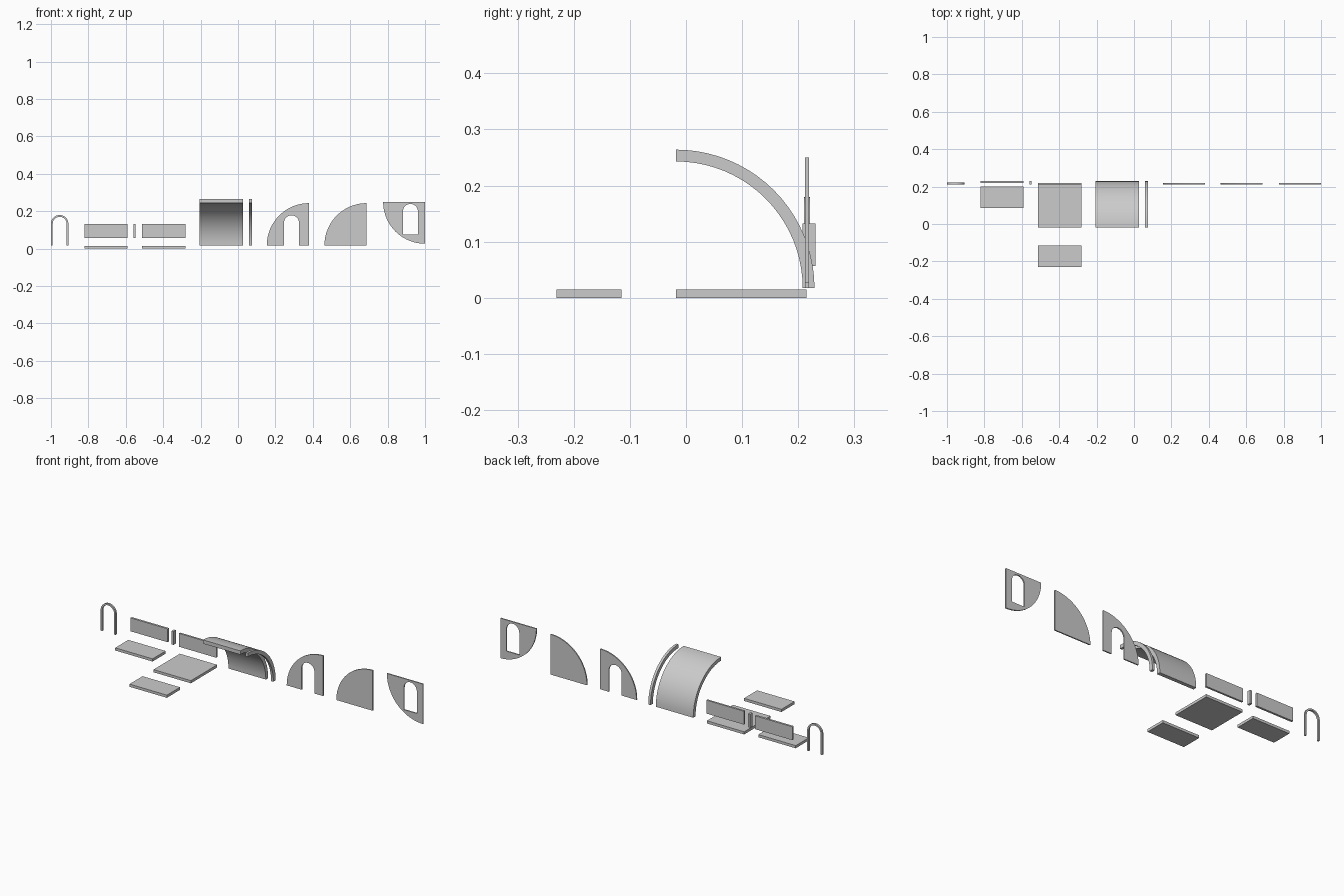
import bpy, bmesh, math
from mathutils import Vector

if "Cube" in bpy.data.objects:
    bpy.data.objects.remove(bpy.data.objects["Cube"])

BASE = 0.017      # level where the standing parts begin
R_IN, R_OUT = 0.226, 0.247
AXIS_Y = -0.018   # centre of the vault curve


def arc(cx, cz, r, a0, a1, n):
    return [(cx + r * math.cos(math.radians(a0 + (a1 - a0) * i / n)),
             cz + r * math.sin(math.radians(a0 + (a1 - a0) * i / n))) for i in range(n + 1)]


def extrude(name, loops, to3d, direction):
    """Fill closed outlines (first outer, rest holes) and extrude them."""
    bm = bmesh.new()
    edges = []
    for loop in loops:
        vs = [bm.verts.new(to3d(a, b)) for a, b in loop]
        edges += [bm.edges.new((vs[i], vs[(i + 1) % len(vs)])) for i in range(len(vs))]
    if len(loops) == 1:
        bm.faces.new(vs)
    else:
        bmesh.ops.triangle_fill(bm, edges=edges, use_beauty=True)
    geo = bmesh.ops.extrude_face_region(bm, geom=bm.faces[:])
    bmesh.ops.translate(bm, vec=Vector(direction),
                        verts=[g for g in geo["geom"] if isinstance(g, bmesh.types.BMVert)])
    bmesh.ops.recalc_face_normals(bm, faces=bm.faces[:])
    mesh = bpy.data.meshes.new(name)
    bm.to_mesh(mesh)
    bm.free()
    ob = bpy.data.objects.new(name, mesh)
    bpy.context.collection.objects.link(ob)
    bpy.ops.object.select_all(action='DESELECT')
    ob.select_set(True)
    bpy.context.view_layer.objects.active = ob
    bpy.ops.object.shade_smooth_by_angle(angle=math.radians(30))
    return ob


def box(name, x0, x1, y0, y1, z0, z1):
    return extrude(name, [[(x0, z0), (x1, z0), (x1, z1), (x0, z1)]],
                   lambda a, b: (a, y0, b), (0, y1 - y0, 0))


def plate(name, loops, y0=0.212, y1=0.219):
    return extrude(name, loops, lambda a, b: (a, y0, b), (0, y1 - y0, 0))


def vault(name, x0, x1):
    loop = arc(AXIS_Y, BASE, R_OUT, 0, 90, 20) + arc(AXIS_Y, BASE, R_IN, 90, 0, 20)
    return extrude(name, [loop], lambda a, b: (x0, a, b), (x1 - x0, 0, 0))


# Floor slabs: full size and two half size
box("floor_full", -0.512, -0.28, AXIS_Y, 0.215, 0, 0.015)
box("floor_half_front", -0.512, -0.28, -0.231, -0.115, 0, 0.015)
box("floor_half_back", -0.822, -0.59, 0.085, 0.201, 0, 0.015)

# Low wall panels and the small post between them
box("panel_outer", -0.822, -0.59, 0.219, 0.231, 0.057, 0.132)
box("panel_inner", -0.512, -0.28, 0.208, 0.219, 0.057, 0.132)
box("panel_post", -0.56, -0.547, 0.21, 0.231, 0.057, 0.132)

# Curved vault shell and its narrow rib
vault("vault_shell", -0.205, 0.027)
vault("vault_rib", 0.06, 0.074)

# Doorway trim
cx, spring = -0.9535, 0.133
plate("door_trim", [[(cx + 0.0465, BASE)] + arc(cx, spring, 0.0465, 0, 180, 16)
                    + [(cx - 0.0465, BASE), (cx - 0.037, BASE)]
                    + arc(cx, spring, 0.037, 180, 0, 16) + [(cx + 0.037, BASE)]],
      0.21, 0.221)

# Quarter-round end wall with an open doorway
dx = 0.286
plate("end_wall_door", [arc(0.38, BASE, R_IN, 90, 180, 20)
                        + [(dx - 0.04, BASE)] + arc(dx, 0.138, 0.04, 180, 0, 16)
                        + [(dx + 0.04, BASE), (0.38, BASE)]])

# Plain quarter-round end wall
plate("end_wall_plain", [arc(0.688, BASE, R_IN, 90, 180, 20) + [(0.688, BASE)]])

# Inverted quarter-round wall with an arched window
wx = 0.922
plate("end_wall_window", [arc(1.0, 0.25, 0.224, 180, 270, 20) + [(1.0, 0.25)],
                          [(wx - 0.04, 0.075), (wx + 0.04, 0.075)]
                          + arc(wx, 0.199, 0.04, 0, 180, 16)])
